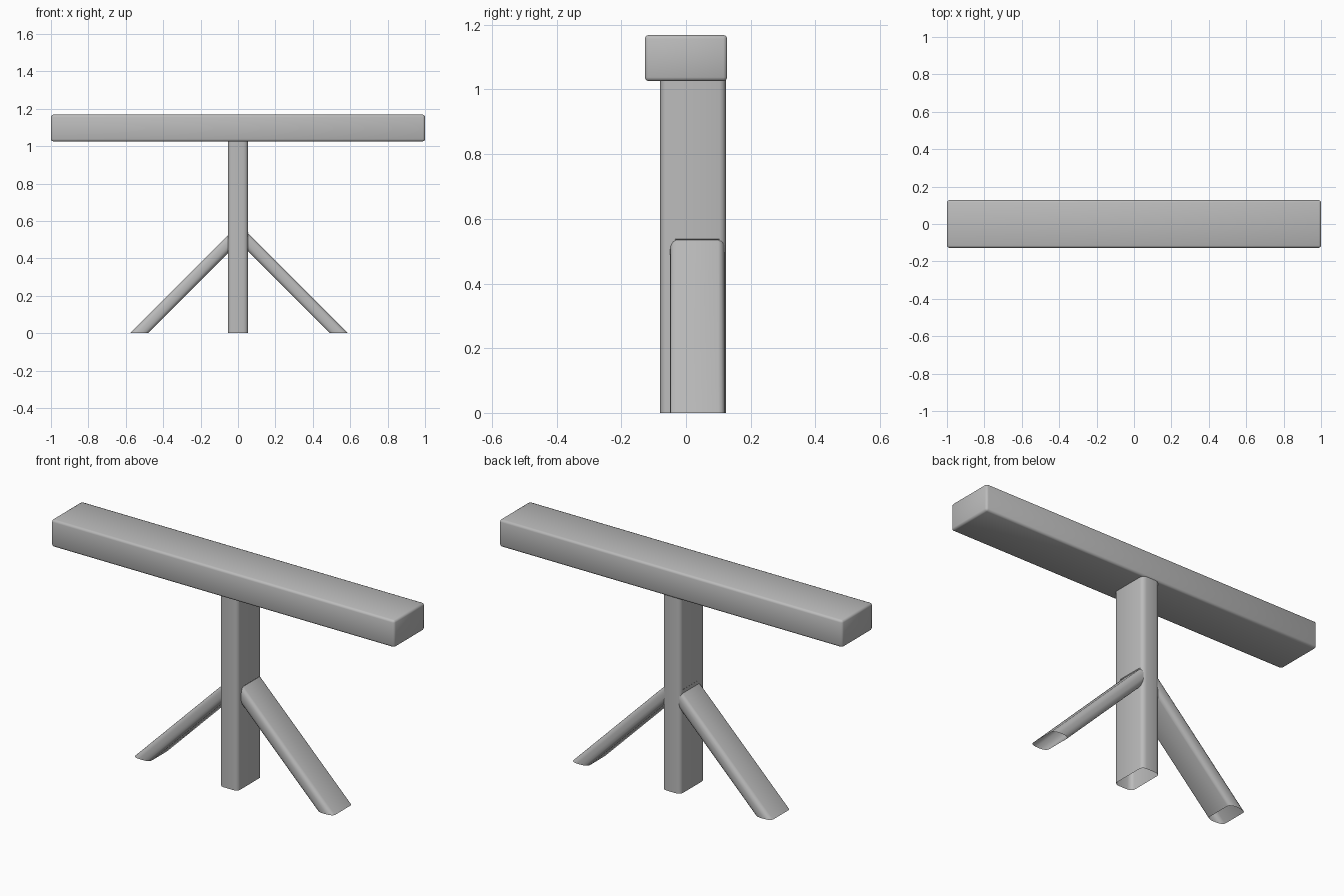
import bpy, bmesh, math
from mathutils import Vector

cube = bpy.data.objects.get("Cube")
if cube:
    bpy.data.objects.remove(cube, do_unlink=True)

grey = bpy.data.materials.new("plain_grey")
grey.use_nodes = True
colour = (0.5, 0.5, 0.5, 1)
grey.diffuse_color = colour
grey.node_tree.nodes["Principled BSDF"].inputs["Base Color"].default_value = colour


def finish(name, bm):
    """Turn a bmesh into a smooth grey object."""
    bmesh.ops.recalc_face_normals(bm, faces=bm.faces)
    mesh = bpy.data.meshes.new(name)
    bm.to_mesh(mesh)
    bm.free()
    mesh.materials.append(grey)
    mesh.shade_smooth()
    obj = bpy.data.objects.new(name, mesh)
    bpy.context.collection.objects.link(obj)
    return obj


def rounded_outline(x0, x1, y0, y1, rx, ry, steps=3):
    """Rectangle outline in the ground plane with elliptical corners."""
    centres = ((x1 - rx, y1 - ry), (x0 + rx, y1 - ry),
               (x0 + rx, y0 + ry), (x1 - rx, y0 + ry))
    points = []
    for corner, (cx, cy) in enumerate(centres):
        for i in range(steps + 1):
            a = math.pi / 2 * (corner + i / steps)
            points.append(Vector((cx + rx * math.cos(a), cy + ry * math.sin(a), 0)))
    return points


def tube(name, outline, travel):
    """Sweep an outline along a vector, open at both ends."""
    bm = bmesh.new()
    low = [bm.verts.new(p) for p in outline]
    high = [bm.verts.new(p + Vector(travel)) for p in outline]
    for i in range(len(low)):
        j = (i + 1) % len(low)
        bm.faces.new((low[i], low[j], high[j], high[i]))
    return finish(name, bm)


# Long beam across the top, with slightly softened edges
bm = bmesh.new()
bmesh.ops.create_cube(bm, size=1)
bmesh.ops.scale(bm, vec=(2, 0.255, 0.143), verts=bm.verts)
bmesh.ops.bevel(bm, geom=bm.edges[:], offset=0.012, segments=2,
                profile=0.5, affect='EDGES')
beam = finish("top_beam", bm)
beam.location.z = 1.097

# Upright post
tube("post", rounded_outline(-0.053, 0.053, -0.08, 0.124, 0.025, 0.02), (0, 0, 1.04))

# Slanted braces, cut level with the floor
for name, side, outer in (("left_brace", 1, 0.587), ("right_brace", -1, 0.578)):
    foot = rounded_outline(outer - 0.096, outer, -0.05, 0.12, 0.036, 0.02)
    for p in foot:
        p.x *= side
    reach = outer - 0.04
    tube(name, foot, (-side * reach, 0, reach))
